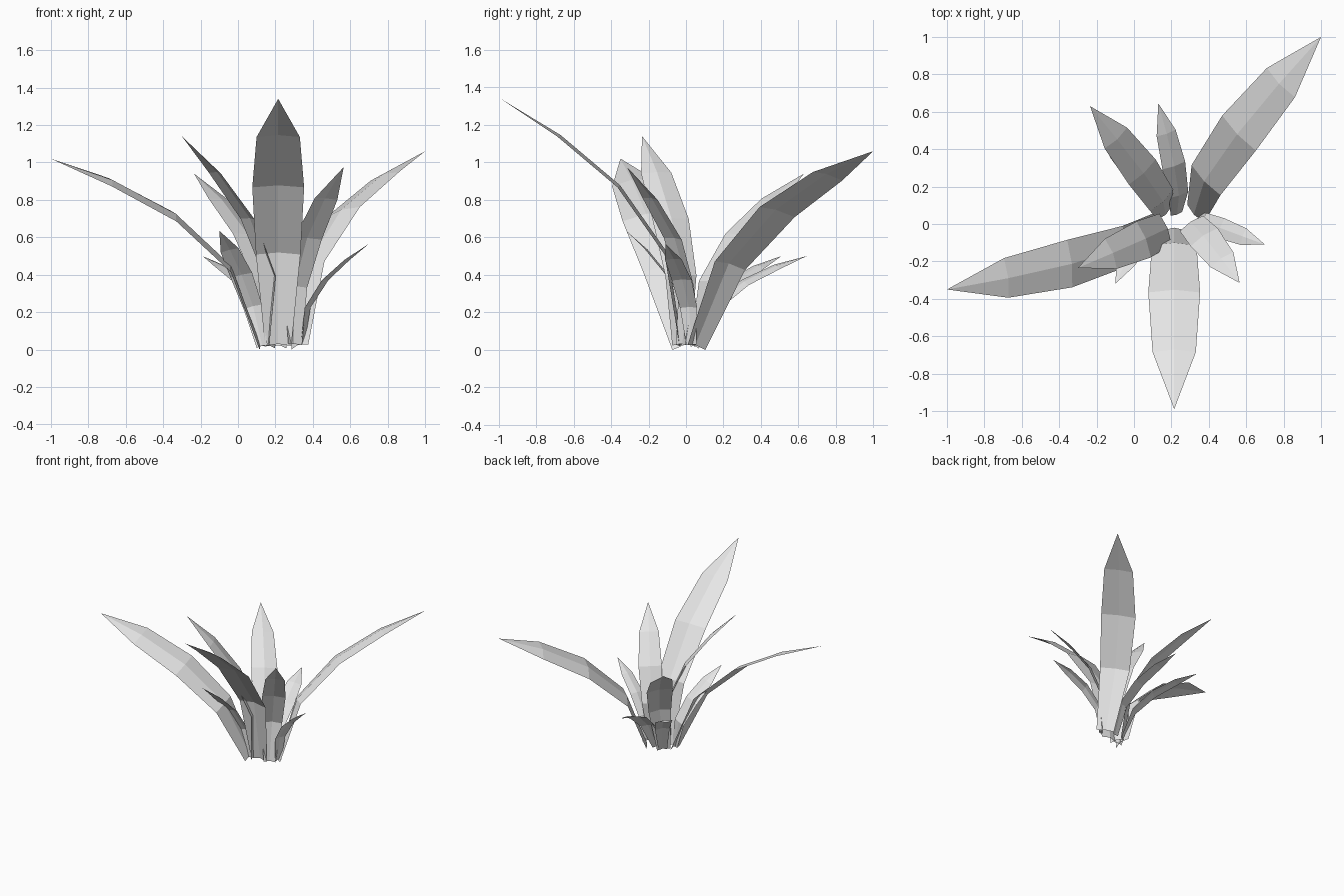
import bpy
from mathutils import Vector

cube = bpy.data.objects.get("Cube")
if cube:
    bpy.data.objects.remove(cube, do_unlink=True)

# One flat colour for all the foliage
grey = bpy.data.materials.new("pale_grey")
grey.use_nodes = True
grey.diffuse_color = (0.8, 0.8, 0.8, 1)
grey.node_tree.nodes["Principled BSDF"].inputs["Base Color"].default_value = (0.8, 0.8, 0.8, 1)

# Leaf sections: distance along the chord, arch height, half width (chord = 1)
SECTIONS = [(0, 0, .043), (.27, .139, .073), (.539, .146, .085), (.788, .087, .071)]
RIDGE = .011


def leaf(name, base, tip, side):
    """Arched, creased blade from base to tip; side points across the blade."""
    base, tip = Vector(base), Vector(tip)
    chord = tip - base
    size = chord.length
    along = chord.normalized()
    across = Vector(side)
    across = (across - along * across.dot(along)).normalized()
    up = across.cross(along)
    if up.z < 0:
        up, across = -up, -across
    verts, faces = [], []
    for d, h, w in SECTIONS:
        mid = base + (along * d + up * h) * size
        drop = up * RIDGE * size
        verts += [mid - across * w * size - drop, mid, mid + across * w * size - drop]
    verts.append(tip)
    for i in range(len(SECTIONS) - 1):
        for k in (3 * i, 3 * i + 1):
            faces.append((k, k + 1, k + 4, k + 3))
    end = len(verts) - 1
    faces += [(end - 3, end - 2, end), (end - 2, end - 1, end)]
    mesh = bpy.data.meshes.new(name)
    mesh.from_pydata(verts, [], faces)
    mesh.materials.append(grey)
    bpy.context.collection.objects.link(bpy.data.objects.new(name, mesh))


# Large outer leaves
leaf("front_leaf", (.215, -.02, .03), (.215, -.99, 1.34), (1, 0, 0))
leaf("back_left_leaf", (.32, .05, .025), (1, 1, 1.06), (.17, -.18, .05))
leaf("right_leaf", (.12, -.01, .025), (-1, -.35, 1.02), (-.02, .22, .045))

# Medium leaves
leaf("back_right_leaf", (.17, .05, .02), (-.235, .63, .94), (.13, .12, -.02))
leaf("upright_right_leaf", (.16, -.02, .03), (-.3, -.235, 1.14), (-.05, .13, 0))
leaf("front_left_leaf", (.3, -.02, .03), (.565, -.315, .975), (.12, .08, -.01))

# Small leaves
leaf("small_back_leaf", (.23, .05, .02), (.13, .645, .5), (.09, .03, -.02))
leaf("small_left_leaf", (.34, .03, .03), (.7, -.11, .565), (.03, .09, 0))
leaf("small_front_right_leaf", (.13, -.03, .02), (-.1, -.32, .635), (.1, -.03, .03))
leaf("small_back_right_leaf", (.17, .06, .02), (-.19, .51, .5), (.13, .12, -.01))
